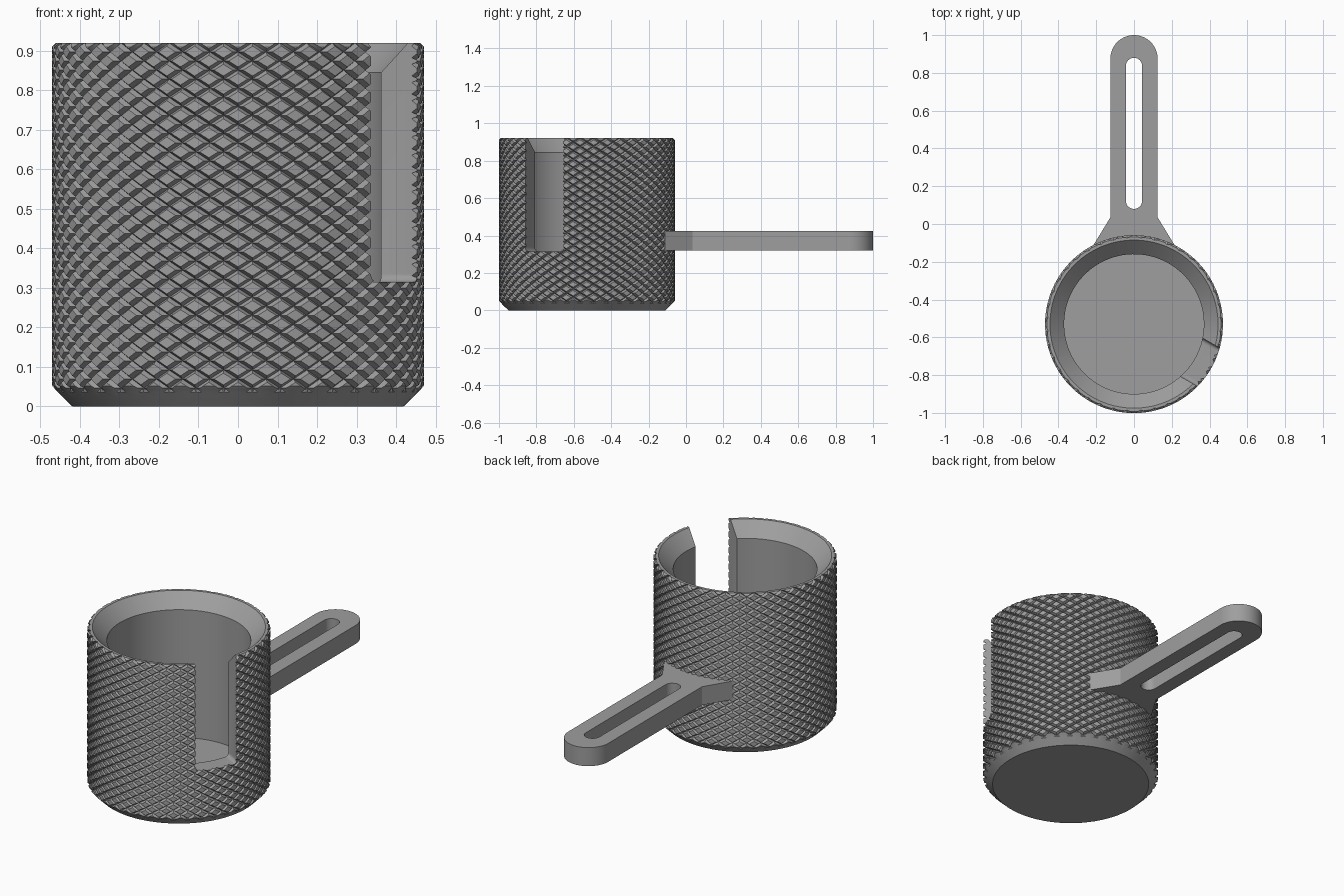
import bpy, bmesh, math
from mathutils import Matrix, Vector

if "Cube" in bpy.data.objects:
    bpy.data.objects.remove(bpy.data.objects["Cube"])

CUP_Y = -0.53
SEG = 96

grey = bpy.data.materials.new("machined grey")
grey.diffuse_color = (0.345, 0.345, 0.345, 1)
grey.use_nodes = True
grey.node_tree.nodes["Principled BSDF"].inputs["Base Color"].default_value = grey.diffuse_color


def finish(bm, name):
    """Turn a closed bmesh into an object whose faces point outward."""
    bmesh.ops.recalc_face_normals(bm, faces=bm.faces)
    if bm.calc_volume(signed=True) < 0:
        bmesh.ops.reverse_faces(bm, faces=bm.faces)
    me = bpy.data.meshes.new(name)
    bm.to_mesh(me)
    bm.free()
    me.materials.append(grey)
    ob = bpy.data.objects.new(name, me)
    bpy.context.collection.objects.link(ob)
    return ob


def lathe(name, bottom, rings, top):
    """Closed solid of revolution: (radius, z) rings between two axis points."""
    bm = bmesh.new()
    loops = []
    for r, z in rings:
        loops.append([bm.verts.new((r * math.cos((i + 0.37) * math.tau / SEG),
                                    CUP_Y + r * math.sin((i + 0.37) * math.tau / SEG), z))
                      for i in range(SEG)])
    low, high = (bm.verts.new((0, CUP_Y, z)) for z in (bottom, top))
    for i in range(SEG):
        j = (i + 1) % SEG
        bm.faces.new((low, loops[0][j], loops[0][i]))
        bm.faces.new((high, loops[-1][i], loops[-1][j]))
        for a, b in zip(loops, loops[1:]):
            bm.faces.new((a[i], a[j], b[j], b[i]))
    return finish(bm, name)


def prism(name, outline, depth, matrix=Matrix()):
    """Extrude a 2D outline along local z, then place it."""
    bm = bmesh.new()
    a, b = ([bm.verts.new(matrix @ Vector((x, y, z))) for x, y in outline] for z in (0, depth))
    bm.faces.new(a[::-1])
    bm.faces.new(b)
    for i in range(len(a)):
        j = (i + 1) % len(a)
        bm.faces.new((a[i], a[j], b[j], b[i]))
    return finish(bm, name)


def arc(cx, cy, r, a0, a1, n=16):
    return [(cx + r * math.cos(math.radians(a0 + (a1 - a0) * i / n)),
             cy + r * math.sin(math.radians(a0 + (a1 - a0) * i / n))) for i in range(n + 1)]


def volume(me):
    bm = bmesh.new()
    bm.from_mesh(me)
    v = bm.calc_volume(signed=True)
    bm.free()
    return v


def boolean(ob, cutter, op, lo, hi):
    """Apply a boolean, keeping the first solver whose volume is plausible."""
    cutter.hide_render = True
    original = ob.data.copy()
    for solver in ('MANIFOLD', 'EXACT', 'FLOAT'):
        bpy.context.view_layer.objects.active = ob
        mod = ob.modifiers.new(op, 'BOOLEAN')
        mod.operation, mod.solver, mod.object = op, solver, cutter
        try:
            bpy.ops.object.modifier_apply(modifier=mod.name)
        except RuntimeError:
            ob.modifiers.clear()
        if lo < volume(ob.data) < hi:
            break
        ob.data = original.copy()
    bpy.data.objects.remove(cutter)


def knurled_solid(name, n, pitch, r, depth, inset, k0, k1, envelope):
    """Cylinder of raised flat diamonds between helical grooves, trimmed to an envelope."""
    bm = bmesh.new()
    cache = {}

    def point(a, k, rad):
        t = a * math.pi / n
        return Vector((rad * math.cos(t), rad * math.sin(t), k * pitch / 2))

    def groove(a, k):
        key = (a % (2 * n), k)
        if key not in cache:
            cache[key] = bm.verts.new(point(a, k, r - depth))
        return cache[key]

    dirs = [(1, 0), (0, 1), (-1, 0), (0, -1)]
    for k in range(k0, k1 + 1):
        for i in range(n):
            a = 2 * i + k % 2
            low = [groove(a + da, k + dk) for da, dk in dirs]
            top = [bm.verts.new(point(a + da * inset, k + dk * inset, r)) for da, dk in dirs]
            bm.faces.new(top)
            for j in range(4):
                m = (j + 1) % 4
                bm.faces.new((low[j], low[m], top[m], top[j]))
    # cut the ends level, with extra cuts where the chamfers bend
    z0, z1 = envelope[0][1], envelope[-1][1]
    for _, z in envelope:
        bmesh.ops.bisect_plane(bm, geom=bm.verts[:] + bm.edges[:] + bm.faces[:], dist=1e-6,
                               plane_co=(0, 0, z), plane_no=(0, 0, 1),
                               clear_inner=z == z0, clear_outer=z == z1)
    # pull everything inside the envelope radius
    for v in bm.verts:
        for (ra, za), (rb, zb) in zip(envelope, envelope[1:]):
            if za - 1e-6 <= v.co.z <= zb + 1e-6:
                limit = ra + (rb - ra) * (v.co.z - za) / (zb - za)
                rad = math.hypot(v.co.x, v.co.y)
                if rad > limit:
                    v.co.x *= limit / rad
                    v.co.y *= limit / rad
    # close both ends
    ends = [bm.verts.new((0, 0, z)) for z in (z0, z1)]
    for e in [e for e in bm.edges if e.is_boundary]:
        bm.faces.new((*e.verts, ends[e.verts[0].co.z > 0.5]))
    bmesh.ops.triangulate(bm, faces=bm.faces)
    bmesh.ops.translate(bm, verts=bm.verts, vec=(0, CUP_Y, 0))
    return finish(bm, name)


# Knurled cup body with chamfered foot and rim
cup = knurled_solid("knurled_cup", 40, 0.046, 0.471, 0.015, 0.64, -4, 45,
                    [(0.42, 0), (0.438, 0.018), (0.456, 0.036), (0.464, 0.044),
                     (0.472, 0.052), (0.472, 0.91), (0.462, 0.92)])

# Bore with a flared mouth
boolean(cup, lathe("bore_cutter", 0.12, [(0.37, 0.12), (0.37, 0.845), (0.525, 1.0)], 1.0),
        'DIFFERENCE', 0.18, 0.36)

# Side slot with small rounded bottom corners, open at the rim
W, Z, F = 0.117, 0.315, 0.02
slot_outline = (arc(-W + F, Z + F, F, 180, 270, 5) + arc(W - F, Z + F, F, 270, 360, 5)
                + [(W, 1.2), (-W, 1.2)])
d = math.radians(-30)
along = Vector((math.cos(d), math.sin(d), 0))
side = Vector((-math.sin(d), math.cos(d), 0))
place = Matrix((side, Vector((0, 0, 1)), along)).transposed().to_4x4()
place.translation = Vector((0, CUP_Y, 0)) + along * 0.2
boolean(cup, prism("slot_cutter", slot_outline, 0.5, place), 'DIFFERENCE',
        0.15, volume(cup.data) - 0.005)

# Flat handle: rounded tip, flared root that hugs the cup
root = math.degrees(math.asin(0.205 / 0.45))
outline = (arc(0, 0.875, 0.125, 0, 180, 32) + [(-0.125, 0.035), (-0.215, -0.112)]
           + arc(0, CUP_Y, 0.45, 90 + root, 90 - root, 16)
           + [(0.215, -0.112), (0.125, 0.035)])
handle = prism("handle", outline, 0.105, Matrix.Translation((0, 0, 0.32)))

# Long slot through the handle
hole = arc(0, 0.837, 0.043, 0, 180) + arc(0, 0.123, 0.043, 180, 360)
boolean(handle, prism("handle_slot_cutter", hole, 0.4, Matrix.Translation((0, 0, 0.2))),
        'DIFFERENCE', 0.01, volume(handle.data) - 0.003)

# Smooth the round walls, keep knurl and edges crisp
bpy.ops.object.select_all(action='DESELECT')
for ob in (cup, handle):
    ob.select_set(True)
    bpy.context.view_layer.objects.active = ob
bpy.ops.object.shade_smooth_by_angle(angle=math.radians(25))
